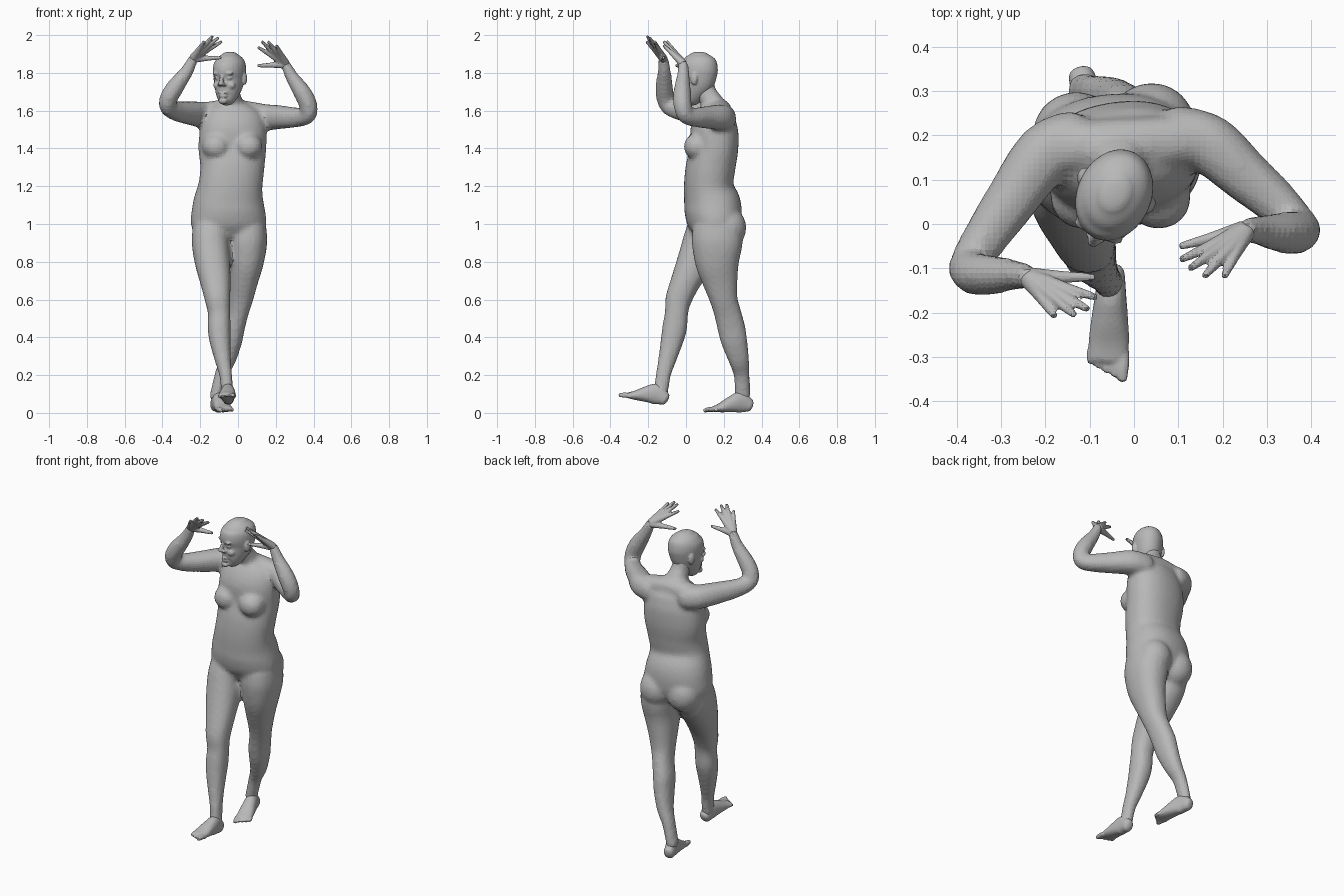
import bpy
import bmesh
import math
from mathutils import Matrix, Vector

default_cube = bpy.data.objects.get("Cube")
if default_cube:
    bpy.data.objects.remove(default_cube, do_unlink=True)

# One plain grey for the whole figure
grey = bpy.data.materials.new("plain_grey")
grey.use_nodes = True
grey_value = (0.48, 0.48, 0.48, 1)
grey.diffuse_color = grey_value
grey.node_tree.nodes["Principled BSDF"].inputs["Base Color"].default_value = grey_value

ACROSS = Vector((1, 0, 0))


def smooth_path(rows, steps=4):
    """Catmull-Rom curve through rows of x, y, z, half width, half depth."""
    rows = [Vector(r if len(r) == 5 else (*r, r[-1])) for r in rows]
    ends = [rows[0]] + rows + [rows[-1]]
    path = []
    for a, b, c, d in zip(ends, ends[1:], ends[2:], ends[3:]):
        for k in range(steps):
            t = k / steps
            path.append(b + (c - a) * (t / 2)
                        + (a * 2 - b * 5 + c * 4 - d) * (t * t / 2)
                        + (b * 3 - a - c * 3 + d) * (t ** 3 / 2))
    return path + [rows[-1]]


def limb(bm, rows, side=ACROSS, cap=0.6, sides=20, fullness=0.9):
    """Closed tube with rounded ends and a soft squared oval section."""
    path = smooth_path(rows)
    rings = []
    last = len(path) - 1
    for i, p in enumerate(path):
        along = (path[min(i + 1, last)].xyz - path[max(i - 1, 0)].xyz).normalized()
        ring = [(p.xyz, along, p[3], p[4])]
        if i in (0, last):
            sign = -1 if i == 0 else 1
            reach = min(p[3], p[4]) * cap * sign
            for angle in (math.radians(30), math.radians(60), math.radians(80)):
                shrink = math.cos(angle)
                ring.append((p.xyz + along * reach * math.sin(angle), along,
                             p[3] * shrink, p[4] * shrink))
            ring = ring[::sign]
        rings += ring

    loops = []
    for centre, along, width, depth in rings:
        u = (side - along * side.dot(along)).normalized()
        v = along.cross(u)
        loop = []
        for k in range(sides):
            c = math.cos(math.tau * k / sides)
            s = math.sin(math.tau * k / sides)
            loop.append(bm.verts.new(
                centre + u * width * math.copysign(abs(c) ** fullness, c)
                + v * depth * math.copysign(abs(s) ** fullness, s)))
        loops.append(loop)
    for low, high in zip(loops, loops[1:]):
        for k in range(sides):
            n = (k + 1) % sides
            bm.faces.new((low[k], low[n], high[n], high[k]))
    bm.faces.new(loops[0][::-1])
    bm.faces.new(loops[-1])


def ball(bm, centre, radii):
    shape = Matrix.Translation(centre) @ Matrix.Diagonal((*radii, 1))
    bmesh.ops.create_icosphere(bm, subdivisions=3, radius=1, matrix=shape)


def finish(bm, name, voxel, passes, place=None):
    """Fuse the overlapping volumes into one skin and relax it."""
    if place:
        bmesh.ops.transform(bm, matrix=place, verts=bm.verts)
    bmesh.ops.recalc_face_normals(bm, faces=bm.faces)
    mesh = bpy.data.meshes.new(name)
    bm.to_mesh(mesh)
    bm.free()
    mesh.materials.append(grey)
    obj = bpy.data.objects.new(name, mesh)
    bpy.context.scene.collection.objects.link(obj)
    fuse = obj.modifiers.new("fuse", "REMESH")
    fuse.mode = "VOXEL"
    fuse.voxel_size = voxel
    relax = obj.modifiers.new("relax", "SMOOTH")
    relax.factor = 0.5
    relax.iterations = passes
    return obj


# Torso, hips turned a little with the stride
body = bmesh.new()
limb(body, [(-.05, .15, .94, .17, .11), (-.05, .15, 1, .2, .14),
            (-.05, .14, 1.1, .19, .15), (-.04, .12, 1.2, .17, .13),
            (-.03, .13, 1.3, .17, .13), (-.03, .15, 1.4, .18, .125),
            (-.025, .15, 1.5, .175, .125), (-.025, .16, 1.58, .15, .1),
            (-.025, .17, 1.62, .1, .07)], Vector((1, .12, 0)), cap=.3, sides=32)
for x, seat_y in ((-.115, .2), (.055, .22)):
    ball(body, (x, .06, 1.41), (.075, .073, .07))
    ball(body, (x - .015, seat_y, .98), (.1, .1, .11))

# Shoulder girdle and neck
limb(body, [(-.19, .17, 1.585, .058), (-.03, .18, 1.6, .06), (.15, .19, 1.575, .058)],
     Vector((0, 1, 0)))
limb(body, [(-.03, .16, 1.58, .1, .07), (-.035, .14, 1.64, .064, .06),
            (-.04, .11, 1.69, .052, .054), (-.045, .09, 1.75, .05, .055)])

# Right leg steps forward, left leg trails and crosses behind
limb(body, [(-.14, .13, .98, .1, .12), (-.145, .1, .9, .1, .12),
            (-.135, .05, .8, .094, .1), (-.12, 0, .7, .082, .08),
            (-.108, -.04, .6, .068, .07), (-.1, -.05, .53, .06, .062),
            (-.1, -.06, .45, .061, .066), (-.095, -.075, .38, .056, .06),
            (-.08, -.1, .28, .043, .048), (-.065, -.12, .2, .034, .04),
            (-.055, -.135, .1, .032, .04)])
limb(body, [(.045, .165, .98, .105, .13), (.05, .165, .9, .105, .135),
            (.045, .165, .8, .092, .118), (.03, .18, .7, .077, .095),
            (.015, .2, .6, .064, .074), (0, .22, .53, .056, .072),
            (-.02, .24, .45, .056, .074), (-.03, .255, .38, .052, .07),
            (-.055, .28, .28, .043, .055), (-.09, .295, .2, .034, .043),
            (-.12, .3, .08, .032, .04)])

# Raised arms, round in section
limb(body, [(.09, .2, 1.56, .068), (.17, .18, 1.565, .068), (.25, .11, 1.565, .059),
            (.32, .05, 1.565, .051), (.37, -.003, 1.577, .044), (.372, -.018, 1.63, .047),
            (.338, -.02, 1.7, .046), (.285, -.015, 1.78, .034), (.25, -.015, 1.85, .026)],
     Vector((.64, .77, .2)))
limb(body, [(-.13, .19, 1.57, .068), (-.2, .16, 1.58, .068), (-.28, .05, 1.59, .059),
            (-.335, -.03, 1.6, .051), (-.372, -.09, 1.622, .044), (-.365, -.11, 1.67, .047),
            (-.328, -.115, 1.73, .045), (-.27, -.115, 1.81, .034), (-.235, -.12, 1.88, .026)],
     Vector((-.64, .77, .2)))
finish(body, "body", voxel=.013, passes=6)

# Bald head, built facing forward around its own axis
head = bmesh.new()
limb(head, [(0, -.065, 1.65, .03, .03), (0, -.045, 1.67, .052, .055),
            (0, -.025, 1.71, .067, .076), (0, -.005, 1.76, .077, .096),
            (0, 0, 1.81, .084, .107), (0, .005, 1.85, .08, .1),
            (0, .005, 1.88, .063, .08), (0, .005, 1.9, .038, .048)],
     cap=.3, sides=28, fullness=1)
limb(head, [(0, -.094, 1.79, .009), (0, -.108, 1.76, .011), (0, -.115, 1.74, .014)])
ball(head, (0, -.084, 1.652), (.026, .02, .018))
for lip_z in (1.677, 1.692):
    ball(head, (0, -.088, lip_z), (.025, .013, .007))
for s in (-1, 1):
    ball(head, (s * .015, -.1, 1.737), (.009, .012, .009))
    ball(head, (s * .034, -.088, 1.797), (.028, .014, .008))
    ball(head, (s * .034, -.08, 1.774), (.016, .014, .01))
    ball(head, (s * .038, -.068, 1.735), (.025, .022, .022))
    ball(head, (s * .083, .012, 1.77), (.012, .02, .034))
turn = Matrix.Translation((-.045, .065, 0)) @ Matrix.Rotation(-.42, 4, "Z")
finish(head, "head", voxel=.006, passes=3, place=turn)


# Hands: palm bones and fingers fan out from the wrist to each fingertip
def hand(name, wrist, tips):
    bm = bmesh.new()
    wrist = Vector(wrist)
    for i, tip in enumerate(map(Vector, tips)):
        start = wrist.lerp(tip, .06)
        knuckle = wrist.lerp(tip, .52)
        middle = wrist.lerp(tip, .78)
        limb(bm, [(*start, .022), (*knuckle, .014), (*middle, .011), (*tip, .008)],
             Vector((0, 1, .3)), sides=12, cap=.5)
    finish(bm, name, voxel=.005, passes=2)


hand("right_hand", (-.24, -.12, 1.875),
     [(-.09, -.12, 1.88), (-.087, -.165, 1.965), (-.105, -.192, 1.985),
      (-.135, -.205, 1.993), (-.18, -.208, 1.965)])
hand("left_hand", (.255, -.012, 1.845),
     [(.105, -.05, 1.838), (.107, -.08, 1.935), (.127, -.1, 1.965),
      (.16, -.117, 1.965), (.204, -.118, 1.945)])


# Feet with five toes, big toe on the inner side
def foot(name, heel, yaw, pitch, inner):
    bm = bmesh.new()
    limb(bm, [(0, -.025, .04, .03, .036), (0, -.075, .055, .035, .055),
              (0, -.125, .045, .041, .043), (0, -.18, .028, .046, .026),
              (0, -.22, .02, .043, .015)])
    for i in range(5):
        x = inner * (.034 - .0185 * i)
        thick = .014 if i == 0 else .01
        limb(bm, [(x, -.2, .02, thick), (x, -.235 + .006 * i, .018, thick),
                  (x, -.263 + .009 * i, .012, thick * .8)], sides=12)
    place = (Matrix.Translation(heel) @ Matrix.Rotation(yaw, 4, "Z")
             @ Matrix.Rotation(pitch, 4, "X"))
    finish(bm, name, voxel=.006, passes=3, place=place)


foot("right_foot", (-.05, -.095, .03), yaw=-.04, pitch=-.2, inner=1)
foot("left_foot", (-.125, .36, 0), yaw=.26, pitch=0, inner=-1)
